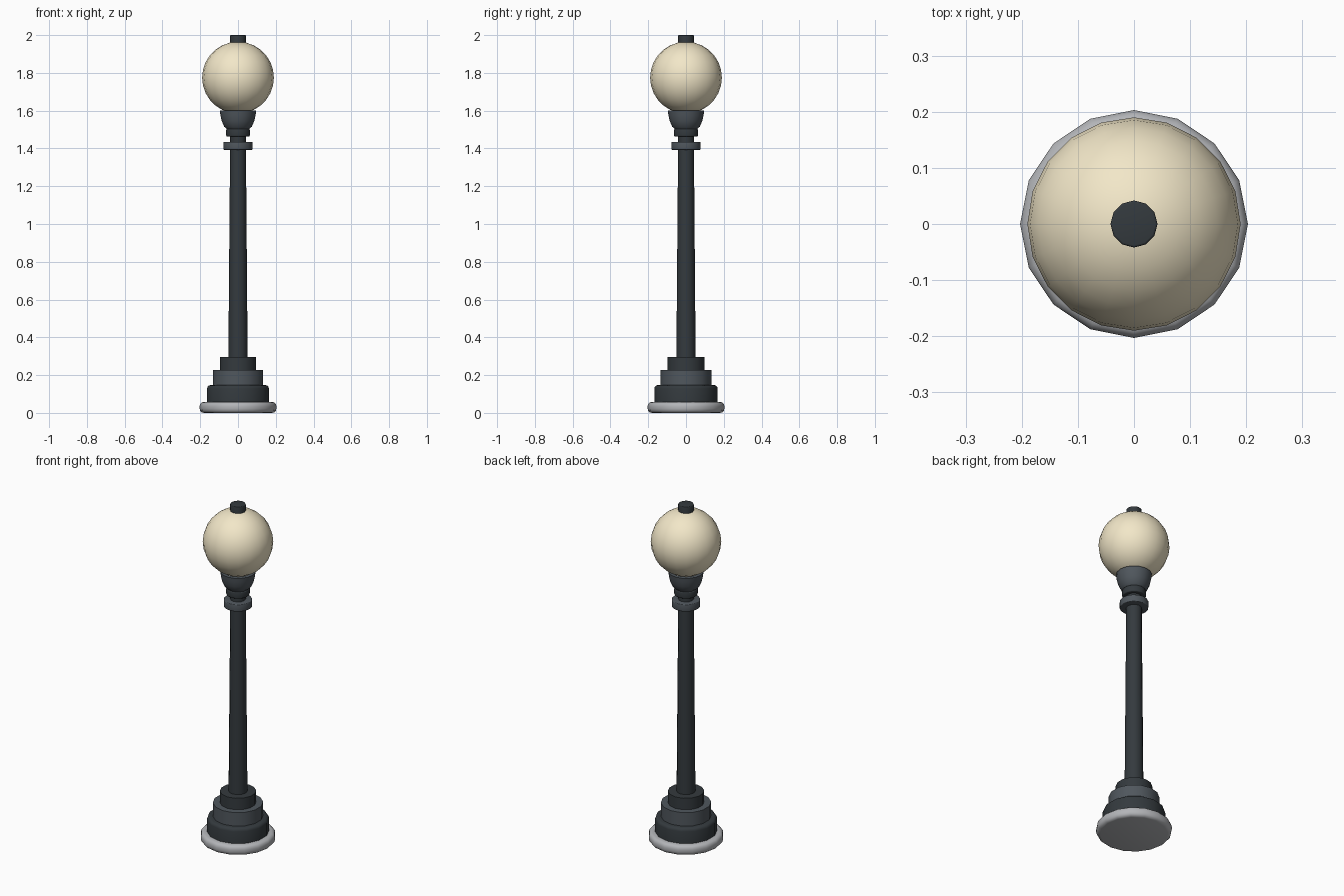
import bpy, bmesh, math

if "Cube" in bpy.data.objects:
    bpy.data.objects.remove(bpy.data.objects["Cube"])


def material(name, rgb):
    m = bpy.data.materials.new(name)
    m.diffuse_color = (*rgb, 1)
    m.use_nodes = True
    m.node_tree.nodes["Principled BSDF"].inputs["Base Color"].default_value = m.diffuse_color
    return m


STONE = material("pale_stone", (0.45, 0.46, 0.48))
DARK = material("dark_iron", (0.034, 0.042, 0.048))
MID = material("grey_iron", (0.08, 0.095, 0.11))
GLASS = material("cream_glass", (0.89, 0.80, 0.58))


def finish(obj, mat):
    obj.data.materials.append(mat)
    bpy.ops.object.select_all(action='DESELECT')
    obj.select_set(True)
    bpy.context.view_layer.objects.active = obj
    bpy.ops.object.shade_smooth_by_angle(angle=math.radians(40))
    return obj


def lathe(name, profile, sides, mat):
    """Closed solid of revolution from (radius, z) points, first corner on +y."""
    bm = bmesh.new()
    rings = []
    for r, z in profile:
        angles = [2 * math.pi * i / sides for i in range(sides)]
        rings.append([bm.verts.new((-r * math.sin(a), r * math.cos(a), z)) for a in angles])
    for lo, hi in zip(rings, rings[1:]):
        for i in range(sides):
            j = (i + 1) % sides
            bm.faces.new((lo[i], lo[j], hi[j], hi[i]))
    bm.faces.new(rings[0][::-1])
    bm.faces.new(rings[-1])
    mesh = bpy.data.meshes.new(name)
    bm.to_mesh(mesh)
    bm.free()
    obj = bpy.data.objects.new(name, mesh)
    bpy.context.collection.objects.link(obj)
    return finish(obj, mat)


def drum(name, r, z0, z1, sides, mat, low=0, high=0):
    """Cylinder with optional rounded lower and upper rims."""
    steps = [math.radians(a) for a in (0, 30, 60, 90)]
    pts = [(r, z0)]
    if low:
        pts = [(r - low + low * math.sin(a), z0 + low - low * math.cos(a)) for a in steps]
    if high:
        pts += [(r - high + high * math.cos(a), z1 - high + high * math.sin(a)) for a in steps]
    else:
        pts.append((r, z1))
    return lathe(name, pts, sides, mat)


# Stepped base
drum("base_plinth", 0.203, 0.0, 0.058, 16, STONE, 0.022, 0.022)
drum("base_lower_step", 0.168, 0.055, 0.147, 14, DARK, 0, 0.018)
drum("base_middle_step", 0.136, 0.145, 0.227, 14, MID)
drum("base_upper_step", 0.098, 0.225, 0.295, 14, DARK)

# Tapered post and collars
lathe("post", [(0.051, 0.29), (0.042, 1.40)], 12, DARK)
drum("post_collar", 0.077, 1.393, 1.435, 16, MID, 0.004, 0.004)
drum("neck", 0.042, 1.43, 1.47, 12, DARK)
drum("neck_ring", 0.064, 1.463, 1.503, 14, DARK, 0.006, 0.006)

# Globe holder, flaring upwards
lathe("globe_holder", [(0.056, 1.50), (0.073, 1.515), (0.086, 1.545),
                       (0.093, 1.575), (0.096, 1.60)], 16, MID)

# Glass globe and cap
bpy.ops.mesh.primitive_uv_sphere_add(segments=20, ring_count=14, radius=0.19, location=(0, 0, 1.775))
globe = bpy.context.object
globe.name = "globe"
finish(globe, GLASS)
drum("globe_cap", 0.042, 1.945, 2.0, 12, DARK, 0, 0.004)
